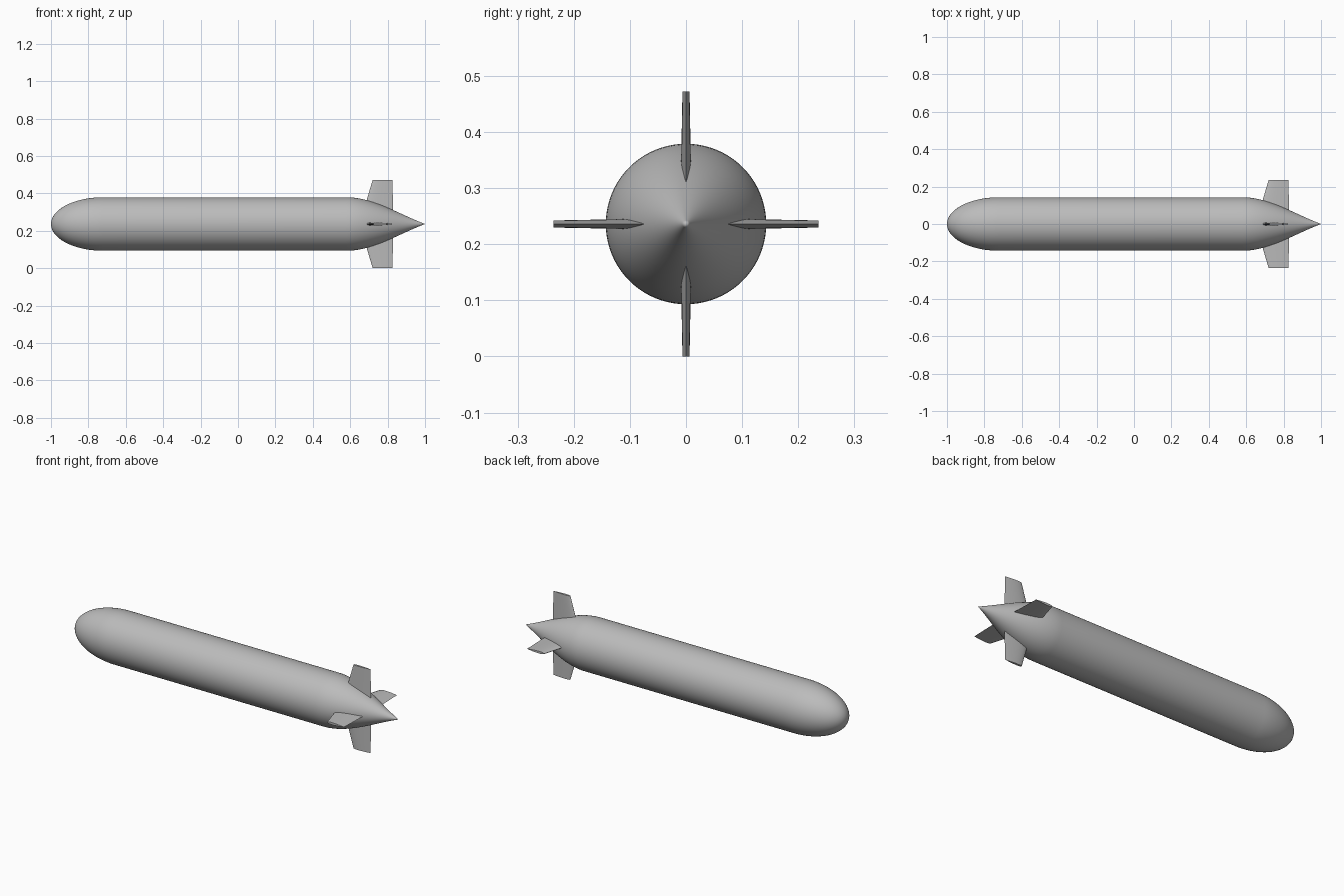
import bpy, bmesh, math
from mathutils import Matrix, Vector

cube = bpy.data.objects.get("Cube")
if cube:
    bpy.data.objects.remove(cube)

AXIS_Z = 0.236      # height of the hull axis
R = 0.143           # hull radius
NOSE_END, TAIL_START = -0.72, 0.58

grey = bpy.data.materials.new("hull grey")
grey.use_nodes = True
colour = (0.5, 0.5, 0.5, 1)
grey.diffuse_color = colour
grey.node_tree.nodes["Principled BSDF"].inputs["Base Color"].default_value = colour


def finish(bm, name, angle):
    bmesh.ops.recalc_face_normals(bm, faces=bm.faces)
    mesh = bpy.data.meshes.new(name)
    bm.to_mesh(mesh)
    bm.free()
    mesh.materials.append(grey)
    obj = bpy.data.objects.new(name, mesh)
    bpy.context.collection.objects.link(obj)
    obj.location.z = AXIS_Z
    bpy.ops.object.select_all(action="DESELECT")
    obj.select_set(True)
    bpy.context.view_layer.objects.active = obj
    bpy.ops.object.shade_smooth_by_angle(angle=math.radians(angle))


# Hull: elliptical nose, straight middle, cubic tail tapering to a point
profile = []
for i in range(25):
    t = math.pi / 2 * i / 24
    profile.append((NOSE_END - (1 + NOSE_END) * math.cos(t), R * math.sin(t)))
c, slope = 1 - TAIL_START, 0.38
for i in range(25):
    x = c * i / 24
    r = R - (3 * R / c**2 - slope / c) * x**2 + (2 * R / c**3 - slope / c**2) * x**3
    profile.append((TAIL_START + x, max(r, 0)))

bm = bmesh.new()
verts = [bm.verts.new((x, 0, r)) for x, r in profile]
edges = [bm.edges.new(pair) for pair in zip(verts, verts[1:])]
bmesh.ops.spin(bm, geom=verts + edges, cent=(0, 0, 0), axis=(1, 0, 0),
               angle=2 * math.pi, steps=80)
bmesh.ops.remove_doubles(bm, verts=bm.verts, dist=0.0001)
finish(bm, "hull", 40)


def foil(lead, trail, height, n=14):
    """Closed symmetric wing section, sharp at the trailing edge."""
    chord = trail - lead
    half = []
    for i in range(n + 1):
        u = (1 - math.cos(math.pi * i / n)) / 2
        y = 0.6 * (0.2969 * math.sqrt(u) - 0.126 * u - 0.3516 * u**2
                   + 0.2843 * u**3 - 0.1036 * u**4)
        half.append((lead + u * chord, y * chord))
    loop = half + [(x, -y) for x, y in half[-2:0:-1]]
    return [Vector((x, y, height)) for x, y in loop]


# Four tail fins, each tapering from inside the hull to a flat tip
for i, name in enumerate(("top_fin", "front_fin", "bottom_fin", "back_fin")):
    bm = bmesh.new()
    turn = Matrix.Rotation(i * math.pi / 2, 4, "X")
    root, tip = [[bm.verts.new(turn @ p) for p in foil(*section)]
                 for section in ((0.662, 0.831, 0.04), (0.72, 0.825, AXIS_Z))]
    count = len(root)
    for a in range(count):
        b = (a + 1) % count
        bm.faces.new((root[a], root[b], tip[b], tip[a]))
    bm.faces.new(root)
    bm.faces.new(tip)
    finish(bm, name, 50)
